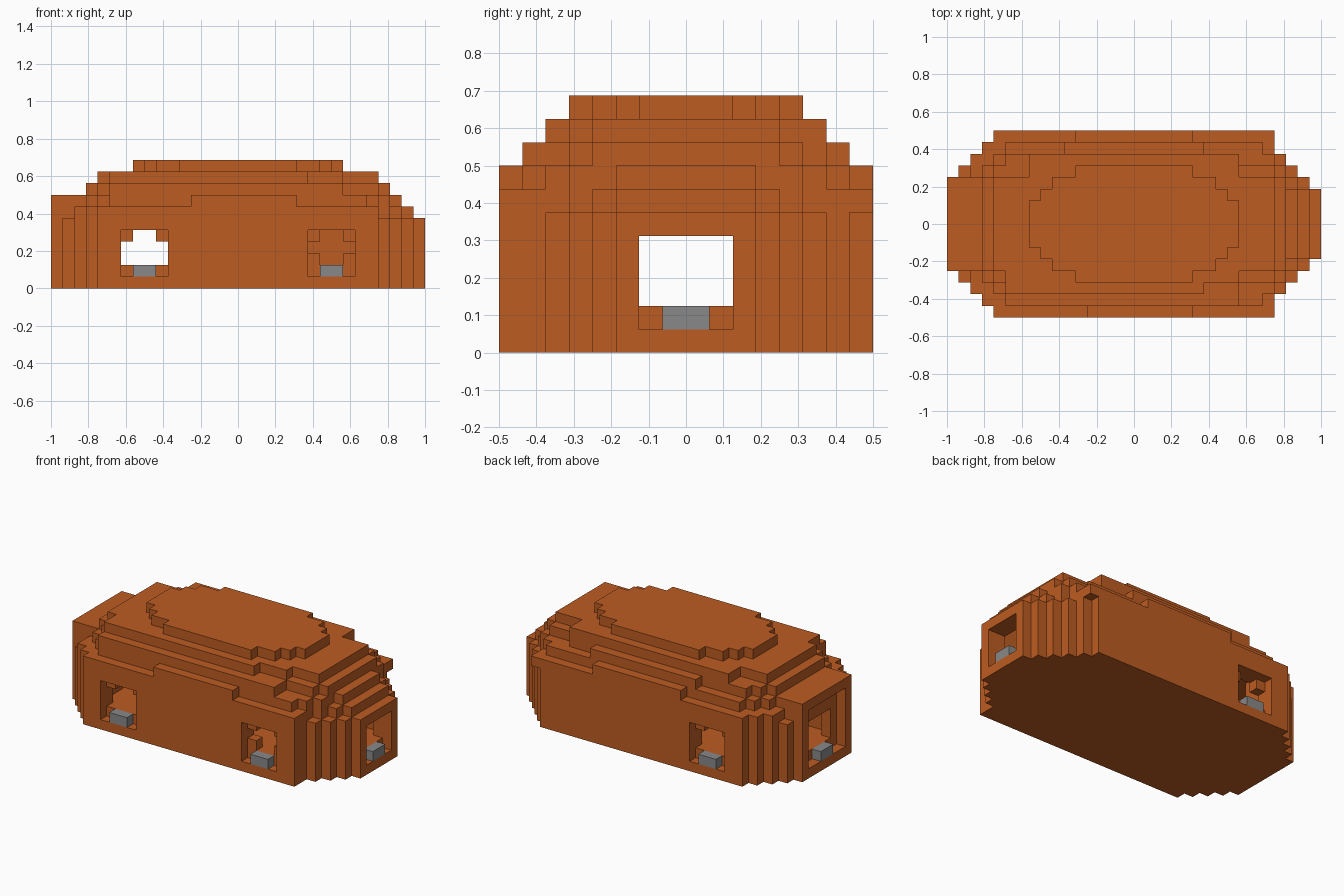
import bpy
import bmesh
from mathutils import Vector

cube = bpy.data.objects.get("Cube")
if cube:
    bpy.data.objects.remove(cube, do_unlink=True)

UNIT = 1 / 16  # edge of one block


def material(name, color):
    mat = bpy.data.materials.new(name)
    mat.use_nodes = True
    mat.diffuse_color = color
    bsdf = next(n for n in mat.node_tree.nodes if n.type == "BSDF_PRINCIPLED")
    bsdf.inputs["Base Color"].default_value = color
    return mat


def box(x0, x1, y0, y1, z0, z1):
    """All block cells in a cuboid."""
    return {(x, y, z) for x in range(x0, x1) for y in range(y0, y1) for z in range(z0, z1)}


def layer(z0, z1, rects):
    """Union of plan rectangles (x0, x1, y0, y1) over a height range."""
    return set().union(*(box(*r, z0, z1) for r in rects))


def sym(x0, x1, half):
    return (x0, x1, -half, half)


def build(name, cells, mat):
    """Skin a set of block cells with its outer faces only."""
    bm = bmesh.new()
    verts = {}

    def vert(p):
        key = tuple(int(c) for c in p)
        if key not in verts:
            verts[key] = bm.verts.new(Vector(key) * UNIT)
        return verts[key]

    for cell in sorted(cells):
        for axis in range(3):
            u, v = Vector((0, 0, 0)), Vector((0, 0, 0))
            u[(axis + 1) % 3] = v[(axis + 2) % 3] = 1
            for side in (0, 1):
                near = list(cell)
                near[axis] += 2 * side - 1
                if tuple(near) in cells:
                    continue
                p = Vector(cell)
                p[axis] += side
                ring = [p, p + u, p + u + v, p + v]
                bm.faces.new([vert(q) for q in (ring if side else ring[::-1])])
    mesh = bpy.data.meshes.new(name)
    bm.to_mesh(mesh)
    bm.free()
    mesh.materials.append(mat)
    obj = bpy.data.objects.new(name, mesh)
    bpy.context.collection.objects.link(obj)
    return obj


clay = material("orange clay", (0.515, 0.107, 0.016, 1))
stone = material("grey stone", (0.25, 0.25, 0.25, 1))

# Lower walls with stepped corners
plan = [(-12, 12, -8, 7), (-12, 11, -8, 8)]
for i in range(4):
    plan += [sym(i - 16, 16 - i, 3 + i), sym(i - 16, 0, 4 + i)]
shell = layer(0, 6, plan)

# Stepped dome, one layer at a time
shell |= layer(6, 7, [sym(-16, 15, 3), sym(-16, 14, 4), sym(-14, 13, 5), sym(-14, 12, 6),
                      sym(-13, 12, 7), sym(-12, 12, 8)])
shell |= layer(7, 8, [sym(-16, 14, 3), sym(-16, 13, 4), sym(-13, 13, 5), sym(-12, 12, 6),
                      sym(-11, 11, 7), (-4, 5, -8, 0), (-5, 5, 0, 8)])
shell |= layer(8, 9, [sym(-13, 13, 4), sym(-12, 12, 5), (-11, 9, -7, 6), sym(-6, 6, 7)])
shell |= layer(9, 10, [sym(-12, 12, 4), (-9, 9, -5, 6), (-11, 6, -6, 0)])
shell |= layer(10, 11, [sym(-9, 9, 2), sym(-8, 8, 3), sym(-7, 7, 4), sym(-5, 5, 5)])

# Hollow room
shell -= box(-11, 11, -6, 6, 2, 7) | box(-14, 14, -3, 3, 2, 7)

# Side windows: square recess, then a clipped opening, with a stone ledge
ledges = {}
for name, x, outer, inner in (("front_right", -8, -8, -7),
                              ("front_left", 8, -8, -7),
                              ("back_right", -8, 7, 6)):
    shell -= box(x - 2, x + 2, outer, outer + 1, 1, 5)
    shell -= box(x - 1, x + 1, inner, inner + 1, 2, 5)
    shell -= box(x - 2, x + 2, inner, inner + 1, 3 if x > 0 else 2, 4)
    ledges[name] = box(x - 1, x + 1, outer, outer + 1, 1, 2)

# End windows, the right one in a wider recess
for name, outer, inner, half, top in (("left_end", 15, 14, 2, 5), ("right_end", -16, -15, 3, 7)):
    shell -= box(outer, outer + 1, -half, half, 1, top)
    shell -= box(inner, inner + 1, -2, 2, 2, 5)
    ledges[name] = box(outer, outer + 1, -1, 1, 1, 2)

build("stepped_shell", shell, clay)
for name, cells in ledges.items():
    build(name + "_window_ledge", cells, stone)
